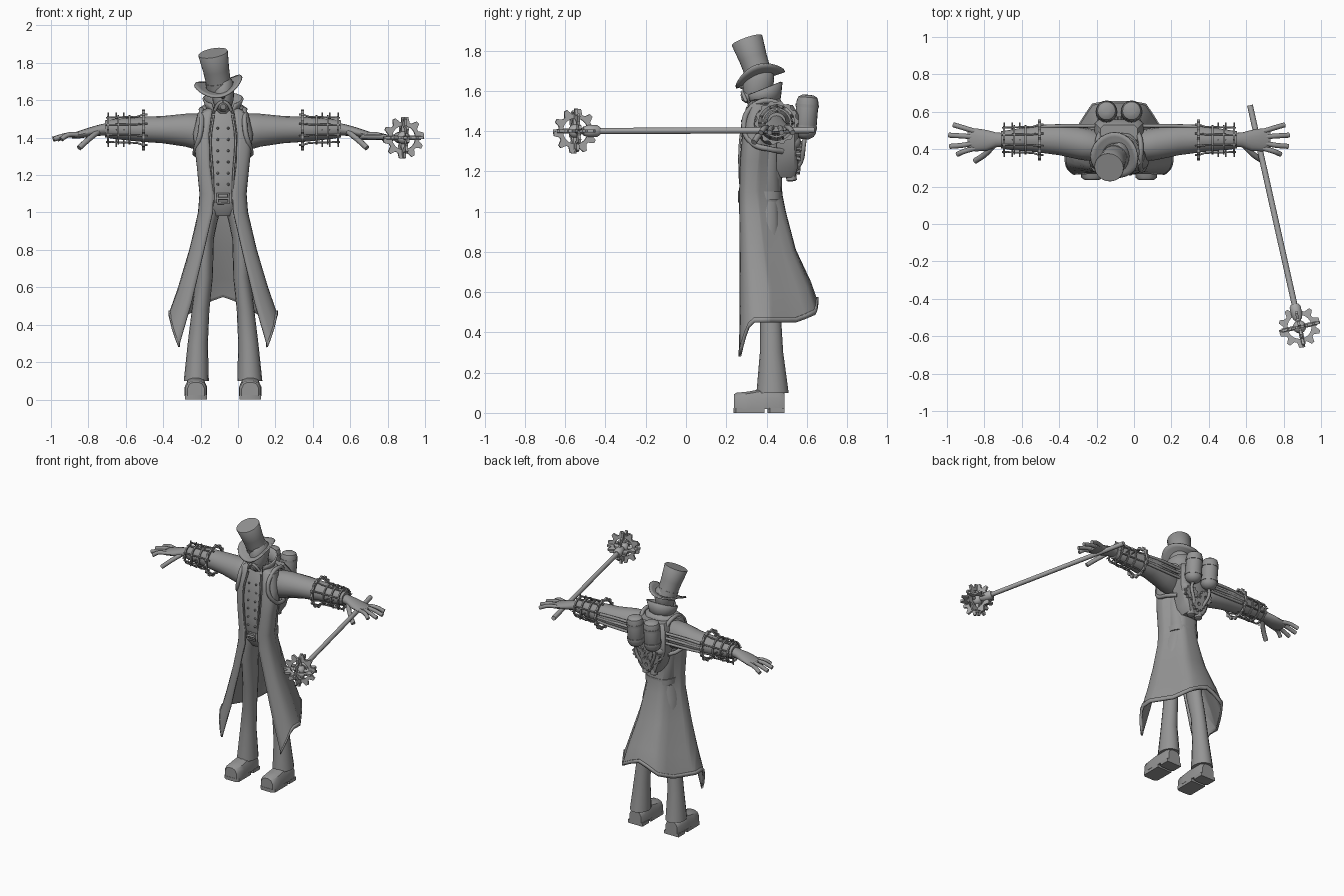
import bpy, bmesh, math
from math import sin, cos, pi
from mathutils import Vector, Matrix

cube = bpy.data.objects.get("Cube")
if cube:
    bpy.data.objects.remove(cube, do_unlink=True)

CX = -0.08            # the figure's own centre line
SIDES = (("left", 1), ("right", -1))


def material(name, v):
    m = bpy.data.materials.new(name)
    m.use_nodes = True
    m.diffuse_color = (v, v, v, 1)
    m.node_tree.nodes["Principled BSDF"].inputs["Base Color"].default_value = (v, v, v, 1)
    return m


mat = material("plain grey", 0.3)
staff_mat = material("light grey", 0.4)


def loft(name, rings, cap=True, closed=True, wrap=False, thick=0, angle=40):
    """Skin a list of point rings."""
    bm = bmesh.new()
    vs = [[bm.verts.new(p) for p in r] for r in rings]
    n = len(vs[0])
    pairs = list(zip(vs, vs[1:])) + ([(vs[-1], vs[0])] if wrap else [])
    for a, b in pairs:
        for i in range(n if closed else n - 1):
            j = (i + 1) % n
            bm.faces.new((a[i], a[j], b[j], b[i]))
    if cap:
        bm.faces.new(vs[0])
        bm.faces.new(vs[-1])
    bmesh.ops.recalc_face_normals(bm, faces=bm.faces)
    me = bpy.data.meshes.new(name)
    bm.to_mesh(me)
    bm.free()
    ob = bpy.data.objects.new(name, me)
    bpy.context.collection.objects.link(ob)
    me.materials.append(staff_mat if name.startswith("staff") else mat)
    bpy.ops.object.select_all(action="DESELECT")
    ob.select_set(True)
    bpy.context.view_layer.objects.active = ob
    bpy.ops.object.shade_smooth_by_angle(angle=math.radians(angle))
    if thick:
        mod = ob.modifiers.new("thickness", "SOLIDIFY")
        mod.thickness, mod.offset = thick, 0
    return ob


def frame(p, axis):
    return Matrix.Translation(p) @ Vector((0, 0, 1)).rotation_difference(Vector(axis)).to_matrix().to_4x4()


def lathe(name, profile, M, n=20):
    return loft(name, [[M @ Vector((r * cos(2 * pi * i / n), r * sin(2 * pi * i / n), h))
                        for i in range(n)] for r, h in profile])


def limb(name, secs, s=1, axis="z", n=16, power=1.0):
    """Oval sections (offset, y, z, r1, r2), stacked along z or along x."""
    rings = []
    for o, y, z, a, b in secs:
        ring = []
        for i in range(n):
            c, d = cos(2 * pi * i / n), sin(2 * pi * i / n)
            c = math.copysign(abs(c) ** power, c)
            d = math.copysign(abs(d) ** power, d)
            ring.append((CX + s * o + a * c, y + b * d, z) if axis == "z"
                        else (CX + s * o, y + a * c, z + b * d))
        rings.append(ring)
    return loft(name, rings)


def tubes(name, paths, r, smooth=False):
    cu = bpy.data.curves.new(name, "CURVE")
    cu.dimensions, cu.bevel_depth, cu.bevel_resolution, cu.use_fill_caps = "3D", r, 2, True
    cu.resolution_u = 6
    for path in paths:
        sp = cu.splines.new("BEZIER")
        sp.bezier_points.add(len(path) - 1)
        for bp, p in zip(sp.bezier_points, path):
            bp.co = p
            bp.handle_left_type = bp.handle_right_type = "AUTO" if smooth else "VECTOR"
    cu.materials.append(staff_mat if name.startswith("staff") else mat)
    ob = bpy.data.objects.new(name, cu)
    bpy.context.collection.objects.link(ob)
    return ob


def gear(name, M, r_in, r_root, r_tip, thick, teeth):
    k = teeth * 4
    def ring(rs, h):
        return [M @ Vector((rs[i % 4] * cos(2 * pi * i / k), rs[i % 4] * sin(2 * pi * i / k), h)) for i in range(k)]
    hole, rim = [r_in] * 4, [r_root, r_root, r_tip, r_tip]
    t = thick / 2
    return loft(name, [ring(hole, -t), ring(rim, -t), ring(rim, t), ring(hole, t)], cap=False, wrap=True, angle=30)


def ball(name, p, rx, ry, rz, n=16):
    prof = [(max(sin(pi * i / 8), 0.02), -cos(pi * i / 8)) for i in range(9)]
    return lathe(name, prof, Matrix.Translation(p) @ Matrix.Diagonal((rx, ry, rz, 1)), n)


# --- long coat, open at the front: z, half width, front y, back y, half gap, hem amount
def coat_section(z, w, yf, yb, gap, t, n=33):
    end = pi - math.asin(min(gap / w, 1) ** 1.25)
    mid, ring = yf + (yb - yf) * 0.42, []
    for i in range(n):
        a = 2 * i / (n - 1) - 1
        th, u = a * end, abs(a)
        x = math.copysign(abs(sin(th)) ** 0.8, th) * w
        c = cos(th)
        if c > 0:   # flat back with chamfered corners
            y = min(mid + (yb - mid) * c ** 0.6, yb - (yb - mid) * (abs(x) / w - .47) / .53)
        else:
            y = mid - (mid - yf) * abs(c) ** 0.4
        hem = 0.1 * max(0, 1 - u / 0.3) - 0.17 * max(0, (u - 0.78) / 0.22)
        ring.append((CX + x, y, z + hem * t))
    return ring


COAT = [(1.56, .07, .33, .46, .055, 0), (1.53, .13, .31, .48, .06, 0), (1.42, .155, .285, .49, .075, 0),
        (1.25, .135, .27, .475, .07, 0), (1.1, .12, .268, .47, .05, 0), (1.0, .128, .268, .49, .055, 0),
        (.8, .175, .265, .54, .105, .1), (.6, .235, .255, .615, .17, .5), (.47, .28, .24, .645, .23, .95),
        (.45, .285, .237, .65, .235, 1)]
loft("long_coat", [coat_section(*c) for c in COAT], cap=False, closed=False, thick=0.012)
loft("coat_hem_trim", [[(p[0], p[1], p[2] + dz) for p in coat_section(.45, .285, .237, .65, .235, 1)]
                       for dz in (0, .025)], cap=False, closed=False, thick=0.016)

# --- upright collar
def collar_ring(z, w, yb, drop):
    return [(CX + w * sin(a), .385 + (yb - .385) * cos(a), z - drop * (1 - cos(a)))
            for a in (2.5 * (i / 10 - 1) for i in range(21))]
loft("collar", [collar_ring(1.53, .075, .46, .0), collar_ring(1.58, .09, .468, .012), collar_ring(1.645, .105, .475, .035)],
     cap=False, closed=False, thick=0.01)

# --- waistcoat with buttons, belt and buckle
limb("waistcoat", [(0, .39, .98, .06, .07), (0, .375, 1.05, .1, .1), (0, .37, 1.2, .11, .1),
                   (0, .38, 1.4, .125, .1), (0, .385, 1.5, .1, .08), (0, .39, 1.56, .055, .055)], n=24, power=0.7)
for j in range(6):
    for s in (-1, 1):
        ball("waistcoat_button", (CX + s * .028, .28 if j > 3 else .27, 1.15 + .06 * j), .007, .008, .007, 8)
tubes("waistcoat_edges", [[(CX + s * .05, .28, 1.05), (CX + s * .055, .266, 1.2), (CX + s * .066, .275, 1.4),
                           (CX + s * .05, .305, 1.52)] for s in (-1, 1)], .006, True)
limb("belt", [(0, .375, 1.06, .109, .104), (0, .375, 1.1, .109, .104)], n=24, power=.7)
tubes("belt_buckle", [[(CX + x, .265, z) for x, z in
                       ((-.03, 1.05), (.03, 1.05), (.03, 1.1), (-.03, 1.1), (-.03, 1.05))],
                      [(CX - .03, .265, 1.075), (CX + .03, .265, 1.075)]], .007)

# --- head, face mask and neck
limb("neck", [(0, .4, 1.5, .05, .05), (0, .385, 1.6, .042, .045)])
limb("head", [(0, .34, 1.53, .022, .03), (0, .345, 1.555, .042, .052), (0, .355, 1.6, .056, .072),
              (0, .36, 1.65, .06, .078), (0, .365, 1.7, .055, .07), (0, .365, 1.73, .03, .04)], n=20)
lathe("breathing_mask", [(.036, 0), (.033, .02), (.022, .033), (.015, .042)], frame((CX, .315, 1.575), (0, -1, -.25)))
lathe("nose", [(.016, 0), (.004, .035)], frame((CX, .3, 1.615), (0, -1, .1)), 8)
for name, s in SIDES:
    tubes(name + "_moustache", [[(CX, .28, 1.595), (CX + s * .025, .285, 1.58), (CX + s * .045, .3, 1.545)]], .009, True)

# --- tilted top hat
H = frame((-.1, .365, 1.67), (-.035, -.065, .19))
lathe("hat_crown", [(.066, -.02), (.067, .04), (.07, .1), (.08, .193), (.078, .196)], H, 28)
lathe("hat_band", [(.069, .003), (.07, .035)], H, 28)
N = 32
loft("hat_brim", [[H @ Vector((r * cos(2 * pi * i / N), r * sin(2 * pi * i / N),
                               3 * (r * cos(2 * pi * i / N)) ** 2 - .012)) for i in range(N)]
                  for r in (.055, .08, .105, .128)], cap=False, thick=.01)

for name, s in SIDES:
    def at(o, y, z):
        return (CX + s * o, y, z)

    # trousers and boots
    limb(name + "_trouser_leg", [(.055, .38, 1.05, .052, .08), (.08, .383, .95, .05, .08), (.095, .387, .86, .046, .076),
                                 (.1, .4, .65, .045, .062), (.12, .42, .48, .047, .052), (.135, .425, .3, .054, .058),
                                 (.143, .43, .1, .067, .08)], s)
    boot = []
    for y, w, h in ((.238, .045, .092), (.25, .056, .1), (.31, .06, .106), (.38, .056, .12), (.46, .056, .12), (.49, .047, .1)):
        boot.append([at(.145 + w * x, y, .02 + (h - .02) * z) for x, z in
                     ((-1, 0), (1, 0), (1, .55), (.75, .88), (.3, 1), (-.3, 1), (-.75, .88), (-1, .55))])
    loft(name + "_boot", boot)
    for part, y0, y1 in (("sole", .236, .39), ("heel", .405, .49)):
        loft(name + "_boot_" + part, [[at(.145 + dx, y, z) for dx, y in
             ((-.058, y0 + .012), (-.04, y0), (.04, y0), (.058, y0 + .012), (.058, y1), (-.058, y1))] for z in (0, .024)])

    # sleeve
    limb(name + "_sleeve", [(.08, .41, 1.425, .07, .085), (.13, .42, 1.43, .085, .098), (.2, .43, 1.44, .088, .088),
                            (.32, .45, 1.443, .082, .073), (.45, .455, 1.445, .07, .066), (.58, .45, 1.447, .054, .054),
                            (.63, .45, 1.447, .046, .046)], s, "x")

    # hand with spread fingers and thumb
    limb(name + "_palm", [(.61, .45, 1.447, .036, .034), (.66, .45, 1.44, .04, .03), (.71, .447, 1.43, .056, .026),
                          (.77, .45, 1.416, .062, .02), (.81, .452, 1.41, .048, .013)], s, "x")
    tips = ((.875, .372), (.915, .415), (.92, .475), (.895, .53))
    tubes(name + "_fingers", [[at(.77, .405 + .03 * i, 1.417), at(.83, .45 + (y - .45) * .8, 1.414), at(o - .01, y, 1.392)]
                              for i, (o, y) in enumerate(tips)], .0135, True)
    tubes(name + "_thumb", [[at(.67, .42, 1.43), at(.72, .37, 1.39), at(.77, .337, 1.345)]], .0155, True)

    # mechanical arm brace: rings, lengthwise rods and pins
    c = (.45, 1.442)
    M1 = frame(at(.425, *c), (1, 0, 0))
    gear(name + "_brace_gear", M1, .088, .1, .11, .014, 14)
    for o, r in ((.5, .078), (.56, .078), (.615, .074)):
        gear(name + "_brace_ring", frame(at(o, *c), (1, 0, 0)), r - .01, r, r, .01, 8)
    def polar(o, r, a):
        return at(o, c[0] + r * cos(a), c[1] + r * sin(a))
    angles = [pi * (i + .5) / 4 for i in range(8)]
    tubes(name + "_brace_rods", [[polar(.405, .088, a), polar(.425, .088, a), polar(.46, .076, a), polar(.625, .07, a)]
                                 for a in angles], .005)
    tubes(name + "_brace_pins", [[polar(o, .045, a), polar(o, .092, a)] for o in (.53, .57, .615)
                                 for a in (pi / 2 * k for k in range(4))], .004)

    # pipes from the pack along the back of the arm
    tubes(name + "_arm_pipes", [[at(.08, .53, 1.44 + d), at(.15, .525, 1.44 + d), at(.28, .525, 1.442 + d),
                                 at(.43, .52, 1.442 + d * .8)] for d in (-.035, 0, .035)], .01, True)

    # shoulder strap, gas tank and pack side pod
    tubes(name + "_shoulder_strap", [[at(.1, .49, 1.5), at(.115, .44, 1.545), at(.115, .34, 1.53), at(.12, .288, 1.43),
                                      at(.145, .33, 1.34), at(.145, .42, 1.31), at(.11, .48, 1.3)]], .014, True)
    lathe(name + "_tank", [(.02, -.115), (.045, -.1), (.055, -.08), (.055, .07), (.048, .093), (.03, .104), (.012, .106)],
          frame(at(.067, .598, 1.475), (0, .08, 1)))
    for h in (-.055, .05):
        lathe(name + "_tank_band", [(.058, h - .008), (.058, h + .008)], frame(at(.067, .598, 1.475), (0, .08, 1)))
    gear(name + "_pack_gear", frame(at(.06, .56, 1.3), (0, 1, -.1)), .015, .042, .052, .025, 10)
    ball(name + "_pack_pod", at(.085, .53, 1.345), .04, .042, .04)
    lathe(name + "_pack_valve", [(.026, 0), (.026, .05), (.016, .055)], frame(at(.032, .52, 1.205), (0, .1, -1)), 12)
    tubes(name + "_pack_hose", [[at(.067, .59, 1.37), at(.075, .585, 1.33), at(.045, .572, 1.25), at(.02, .54, 1.2)]], .011, True)

# --- back pack body
loft("pack_body", [[(CX + x * w, y, z) for x, y in ((-1, .45), (1, .45), (1, d - .02), (.8, d), (-.8, d), (-1, d - .02))]
                   for z, w, d in ((1.17, .06, .54), (1.22, .09, .555), (1.35, .13, .56), (1.48, .13, .56), (1.53, .1, .53))])
gear("pack_large_gear", frame((CX, .56, 1.235), (0, 1, -.1)), .012, .04, .05, .022, 10)

# --- staff with a head of three crossed gears
tail, head = Vector((.62, .635, 1.405)), Vector((.885, -.55, 1.4))
d = (head - tail).normalized()
tubes("staff_shaft", [[tail, head]], .0155)
lathe("staff_socket", [(.02, 0), (.03, .015), (.03, .06), (.022, .085)], frame(head - d * .125, d))
ball("staff_core", head, .035, .035, .035)
up = Vector((0, 0, 1))
axes = (d, up, d.cross(up))
for ax in axes:
    gear("staff_head_gear", frame(head, ax), .064, .086, .112, .014, 10)
tubes("staff_head_spokes", [[head - ax * .095, head + ax * .095] for ax in axes], .012)
